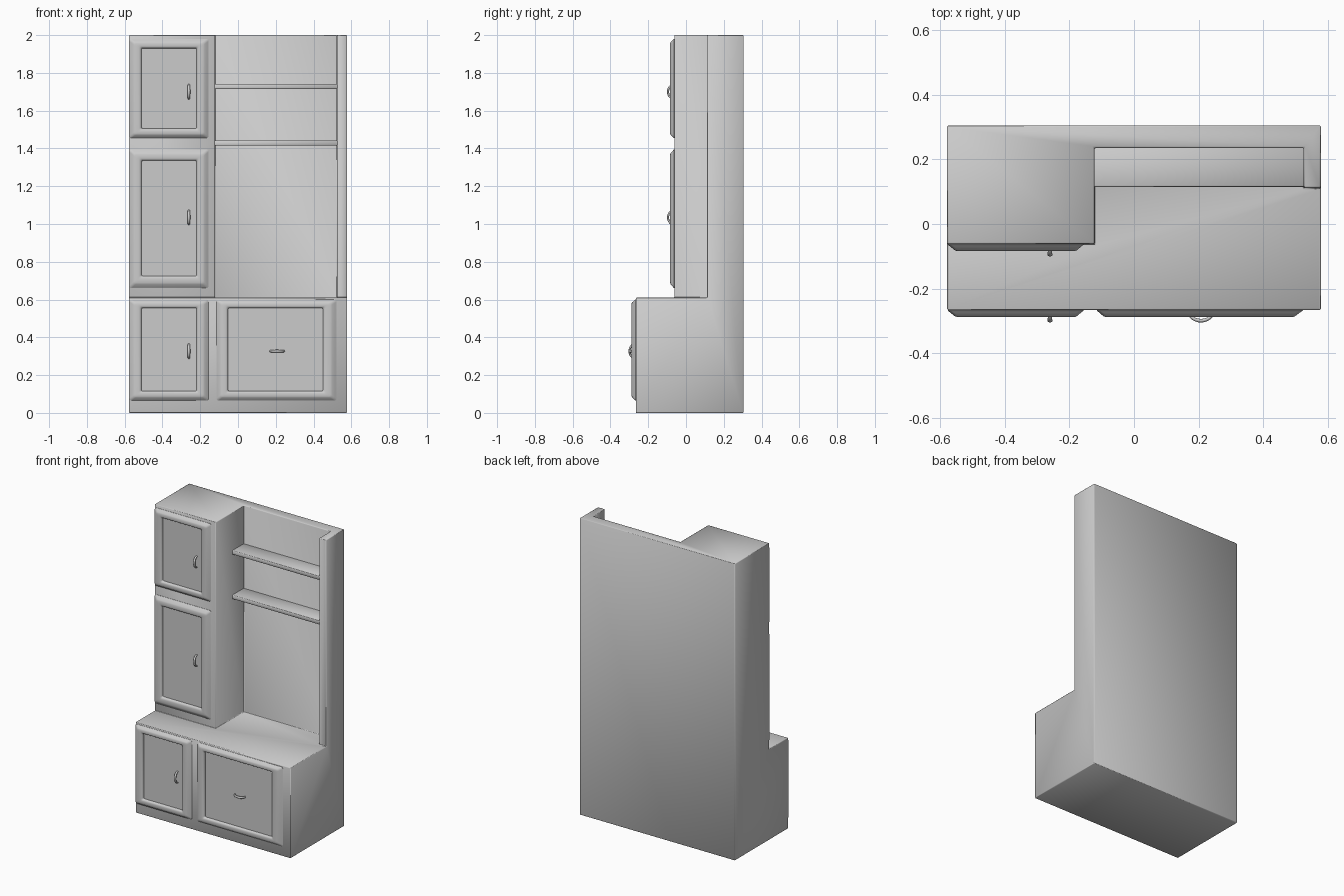
import bpy, bmesh, math
from mathutils import Vector

if "Cube" in bpy.data.objects:
    bpy.data.objects.remove(bpy.data.objects["Cube"])


def make_object(name, bm):
    bmesh.ops.recalc_face_normals(bm, faces=bm.faces)
    mesh = bpy.data.meshes.new(name)
    bm.to_mesh(mesh)
    bm.free()
    obj = bpy.data.objects.new(name, mesh)
    bpy.context.collection.objects.link(obj)
    return obj


def prism(name, outline, z0, z1):
    """Extrude an xy outline from z0 up to z1."""
    bm = bmesh.new()
    face = bm.faces.new([bm.verts.new((x, y, z0)) for x, y in outline])
    top = bmesh.ops.extrude_face_region(bm, geom=[face])["geom"]
    verts = [v for v in top if isinstance(v, bmesh.types.BMVert)]
    bmesh.ops.translate(bm, verts=verts, vec=(0, 0, z1 - z0))
    return make_object(name, bm)


def rect(x0, x1, y0, y1):
    return [(x0, y0), (x1, y0), (x1, y1), (x0, y1)]


def activate(obj):
    bpy.ops.object.select_all(action='DESELECT')
    obj.select_set(True)
    bpy.context.view_layer.objects.active = obj


def smooth(obj, angle=35):
    activate(obj)
    bpy.ops.object.shade_smooth_by_angle(angle=math.radians(angle))


def round_edges(obj, width):
    bev = obj.modifiers.new("Rounding", 'BEVEL')
    bev.width = width
    bev.segments = 3
    bev.limit_method = 'ANGLE'
    bev.harden_normals = True
    activate(obj)
    bpy.ops.object.modifier_apply(modifier=bev.name)
    smooth(obj)


def rounded_loop(x0, x1, z0, z1, r, steps=4):
    pts = []
    for cx, cz, a0 in ((x1 - r, z1 - r, 0), (x0 + r, z1 - r, 90),
                       (x0 + r, z0 + r, 180), (x1 - r, z0 + r, 270)):
        for i in range(steps + 1):
            a = math.radians(a0 + 90 * i / steps)
            pts.append((cx + r * math.cos(a), cz + r * math.sin(a)))
    return pts


def door(name, outer, inner, y):
    """Raised frame with sloped rim and sunken panel, built from nested loops."""
    # (blend from outer to inner rectangle, height above the front, corner radius)
    profile = [(0.0, -0.004, 0.012), (0.0, 0.002, 0.012), (0.12, 0.008, 0.012),
               (0.32, 0.019, 0.012), (0.45, 0.022, 0.012), (0.78, 0.022, 0.010),
               (0.90, 0.020, 0.009), (0.97, 0.015, 0.008), (1.0, 0.006, 0.007)]
    bm = bmesh.new()
    loops = []
    for t, h, r in profile:
        box = [a + (b - a) * t for a, b in zip(outer, inner)]
        loops.append([bm.verts.new((x, y - h, z)) for x, z in rounded_loop(*box, r)])
    n = len(loops[0])
    for a, b in zip(loops, loops[1:]):
        for i in range(n):
            bm.faces.new((a[i], a[(i + 1) % n], b[(i + 1) % n], b[i]))
    bm.faces.new(loops[-1])
    smooth(make_object(name, bm), 40)


def handle(name, x, y, z, horizontal=False):
    """Arched pull, thicker in the middle, swept along a half ellipse."""
    bm = bmesh.new()
    rings, sides, steps = [], 10, 16
    along = Vector((1, 0, 0)) if horizontal else Vector((0, 0, 1))
    across = Vector((0, 0, 1)) if horizontal else Vector((1, 0, 0))
    out = Vector((0, -1, 0))
    for i in range(steps + 1):
        a = math.pi * i / steps
        centre = Vector((x, y, z)) - along * 0.037 * math.cos(a) + out * 0.029 * math.sin(a)
        normal = (out * math.sin(a) - along * math.cos(a)).normalized()
        r = 0.005 + 0.002 * math.sin(a)
        rings.append([bm.verts.new(centre + normal * r * 0.8 * math.cos(b) + across * r * 1.1 * math.sin(b))
                      for b in (2 * math.pi * k / sides for k in range(sides))])
    for a, b in zip(rings, rings[1:]):
        for k in range(sides):
            bm.faces.new((a[k], a[(k + 1) % sides], b[(k + 1) % sides], b[k]))
    bm.faces.new(rings[0])
    bm.faces.new(rings[-1])
    smooth(make_object(name, bm), 60)


# Body: full block with the space above the bench cut away
body = prism("cabinet_body", rect(-0.578, 0.578, -0.266, 0.305), 0, 2)
cutter = prism("bench_space_cutter",
               [(-1, -1), (1, -1), (1, 0.112), (0.525, 0.112), (0.525, 0.235),
                (-0.122, 0.235), (-0.122, -0.062), (-1, -0.062)], 0.61, 3)
cutter.hide_render = True
cut = body.modifiers.new("Cut", 'BOOLEAN')
cut.operation = 'DIFFERENCE'
cut.solver = 'EXACT'
cut.object = cutter
activate(body)
bpy.ops.object.modifier_apply(modifier=cut.name)
bpy.data.objects.remove(cutter)
round_edges(body, 0.005)

# Two shelves in the open niche
for name, z in (("lower_shelf", 1.415), ("upper_shelf", 1.715)):
    shelf = prism(name, rect(-0.126, 0.529, 0.115, 0.239), z, z + 0.027)
    round_edges(shelf, 0.004)

# Doors: outer and inner rectangles as x0, x1, z0, z1
TOWER_Y, BASE_Y = -0.062, -0.266
for name, zo, zi, y in (("upper_door", (1.455, 1.98), (1.505, 1.93), TOWER_Y),
                        ("middle_door", (0.66, 1.395), (0.725, 1.335), TOWER_Y),
                        ("bench_door", (0.065, 0.60), (0.115, 0.555), BASE_Y)):
    door(name, (-0.576, -0.156, *zo), (-0.51, -0.22, *zi), y)
door("bench_drawer", (-0.115, 0.522, 0.065, 0.60), (-0.052, 0.449, 0.115, 0.555), BASE_Y)

# Pull handles
for name, z, y in (("upper_handle", 1.70, TOWER_Y), ("middle_handle", 1.035, TOWER_Y),
                   ("bench_handle", 0.327, BASE_Y)):
    handle(name, -0.26, y - 0.004, z)
handle("drawer_handle", 0.207, BASE_Y - 0.004, 0.327, horizontal=True)
